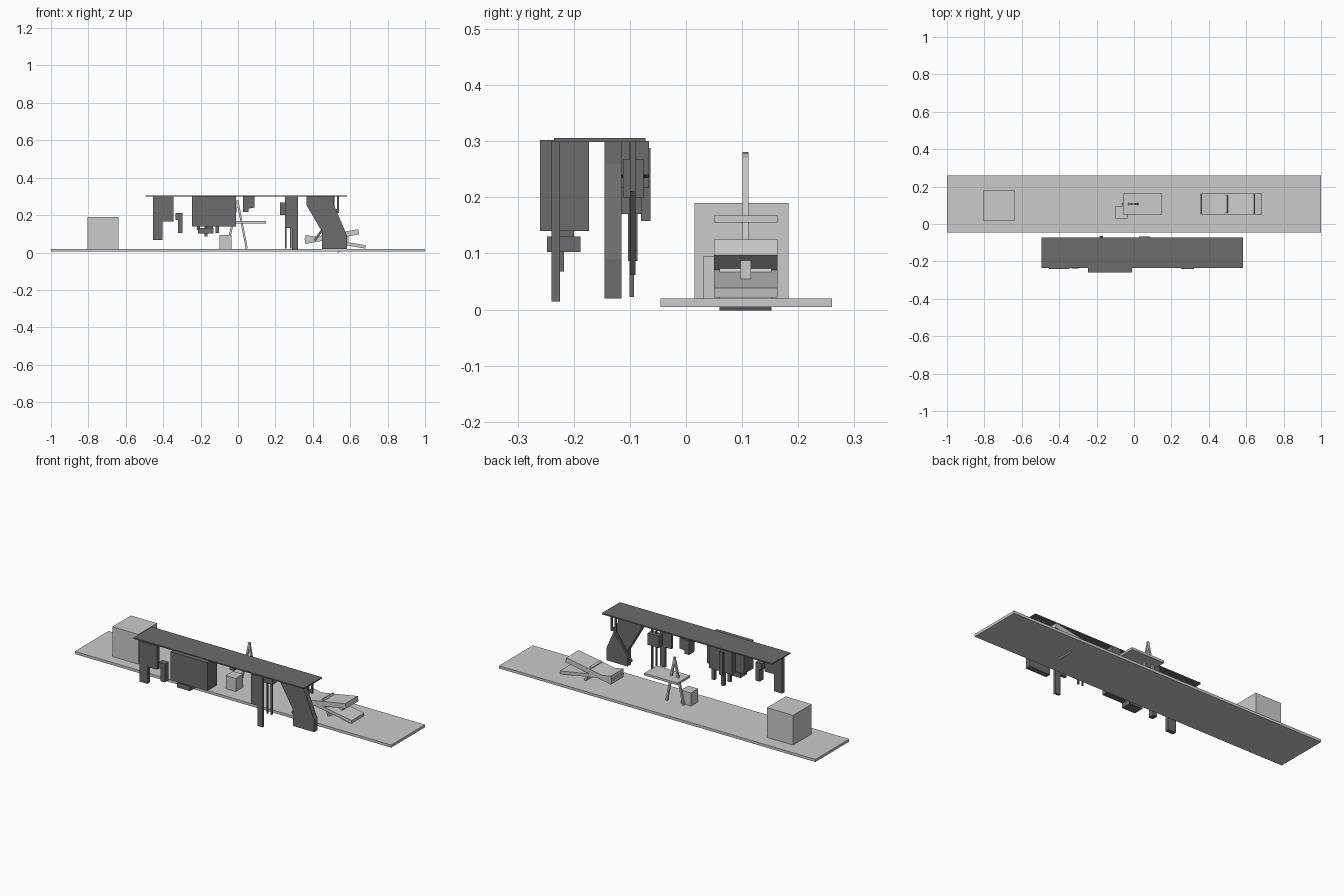
import bpy, math
from mathutils import Vector

dark = bpy.data.materials.new("charcoal")
dark.diffuse_color = (0.15, 0.15, 0.15, 1)


def prism(name, pts, y0, y1, mat=None):
    """Extrude an outline drawn in x,z from y0 to y1."""
    n = len(pts)
    area = sum(pts[i][0] * pts[(i + 1) % n][1] - pts[(i + 1) % n][0] * pts[i][1] for i in range(n))
    if area < 0:
        pts = pts[::-1]
    verts = [(x, y0, z) for x, z in pts] + [(x, y1, z) for x, z in pts]
    faces = [tuple(range(n)), tuple(range(2 * n - 1, n - 1, -1))]
    faces += [(i, i + n, (i + 1) % n + n, (i + 1) % n) for i in range(n)]
    me = bpy.data.meshes.new(name)
    me.from_pydata(verts, [], faces)
    ob = bpy.data.objects.new(name, me)
    bpy.context.collection.objects.link(ob)
    if mat:
        me.materials.append(mat)
    return ob


def box(name, x0, x1, y0, y1, z0, z1, mat=None):
    return prism(name, [(x0, z0), (x1, z0), (x1, z1), (x0, z1)], y0, y1, mat)


def bar(name, a, b, thick, y0, y1, mat=None):
    """Slanted slab whose centre line runs from a to b in x,z."""
    a, b = Vector(a), Vector(b)
    d = (b - a).normalized()
    n = Vector((-d.y, d.x)) * thick / 2
    return prism(name, [tuple(p) for p in (a - n, b - n, b + n, a + n)], y0, y1, mat)


# Ground board and loose blocks
box("ground_board", -1, 1, -0.045, 0.26, 0.005, 0.02)
box("large_block", -0.805, -0.64, 0.015, 0.183, 0.02, 0.19)
box("small_block", -0.098, -0.035, 0.03, 0.095, 0.02, 0.095)

# A-frame stand with shelf
box("stand_shelf", -0.06, 0.15, 0.05, 0.163, 0.155, 0.168)
bar("stand_leg_right", (-0.004, 0.28), (0.047, 0.02), 0.011, 0.101, 0.111)
bar("stand_leg_left", (0.0, 0.28), (-0.06, 0.02), 0.011, 0.101, 0.111)

# Crossed tilting plates
bar("upper_plate", (0.358, 0.06), (0.645, 0.111), 0.028, 0.05, 0.163)
bar("lower_plate", (0.36, 0.085), (0.682, 0.03), 0.018, 0.05, 0.163)
bar("cross_plate", (0.493, 0.108), (0.54, 0.001), 0.012, 0.06, 0.152)
box("plate_post", 0.572, 0.592, 0.097, 0.116, 0.043, 0.095)

# Overhead plank
box("overhead_plank", -0.495, 0.582, -0.235, -0.072, 0.299, 0.306, dark)

# Hanging front row
prism("left_stepped_leg", [(-0.455, 0.3), (-0.455, 0.068), (-0.405, 0.068),
      (-0.405, 0.165), (-0.345, 0.165), (-0.345, 0.3)], -0.24, -0.217, dark)
prism("small_hook", [(-0.335, 0.21), (-0.335, 0.175), (-0.322, 0.175), (-0.322, 0.105),
      (-0.296, 0.105), (-0.296, 0.21)], -0.238, -0.205, dark)
box("hanging_box", -0.245, -0.012, -0.26, -0.173, 0.14, 0.302, dark)
box("box_neck", -0.17, -0.135, -0.235, -0.2, 0.125, 0.142, dark)
box("box_foot", -0.213, -0.13, -0.248, -0.188, 0.103, 0.13, dark)
prism("right_stepped_leg", [(0.25, 0.3), (0.25, 0.13), (0.29, 0.13), (0.29, 0.014),
      (0.322, 0.014), (0.322, 0.3)], -0.24, -0.225, dark)

# Broad slanted support at the right
prism("slanted_support", [(0.365, 0.3), (0.365, 0.255), (0.45, 0.11), (0.45, 0.02),
      (0.583, 0.02), (0.583, 0.09), (0.51, 0.26), (0.51, 0.3)], -0.145, -0.115, dark)
bar("support_brace", (0.53, 0.23), (0.41, 0.065), 0.012, -0.1, -0.09, dark)
for i, x in enumerate((0.505, 0.53)):
    box(f"brace_hanger_{i}", x, x + 0.01, -0.1, -0.09, 0.21, 0.3, dark)

# Hanging back row: bracket, stick cluster, and cluster behind the box
prism("middle_bracket", [(0.028, 0.3), (0.028, 0.217), (0.055, 0.217), (0.055, 0.235),
      (0.088, 0.24), (0.088, 0.3)], -0.115, -0.066, dark)
box("stick_block", 0.225, 0.295, -0.112, -0.076, 0.2, 0.268, dark)
for i, x in enumerate((0.25, 0.277)):
    box(f"hanging_stick_{i}", x, x + 0.008, -0.101, -0.093, 0.022, 0.3, dark)
box("rear_panel", -0.235, -0.09, -0.115, -0.078, 0.17, 0.299, dark)
box("rear_rib", -0.185, -0.165, -0.08, -0.063, 0.158, 0.288, dark)
for i, (x, z) in enumerate(((-0.22, 0.12), (-0.18, 0.087), (-0.12, 0.105))):
    box(f"rear_rod_{i}", x, x + 0.018, -0.103, -0.086, z, 0.175, dark)
